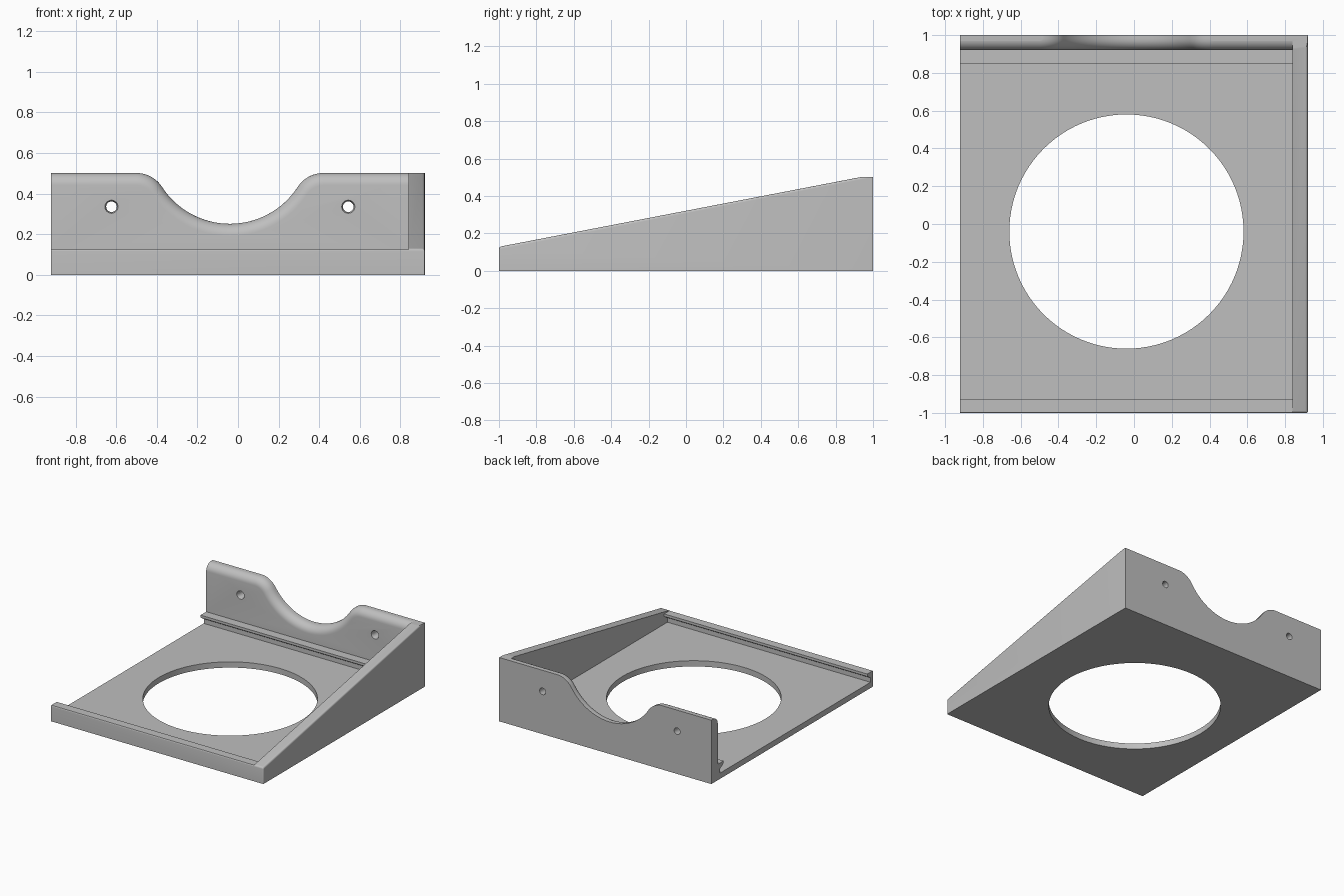
import bpy, bmesh, math
from mathutils import Vector

if "Cube" in bpy.data.objects:
    bpy.data.objects.remove(bpy.data.objects["Cube"])

W = 0.92            # half width
INNER_X = 0.84      # inner face of the side wall
WALL_Y = 0.92       # inner face of the back wall
MID = -0.04         # centre of the pocket in x and y
FILLET = 0.06

grey = bpy.data.materials.new("light grey")
grey.use_nodes = True
colour = (0.52, 0.52, 0.52, 1)
grey.diffuse_color = colour
grey.node_tree.nodes["Principled BSDF"].inputs["Base Color"].default_value = colour


def loft(name, rows):
    """Solid through a list of matching closed sections."""
    bm = bmesh.new()
    rings = [[bm.verts.new(p) for p in row] for row in rows]
    n = len(rings[0])
    for a, b in zip(rings, rings[1:]):
        for i in range(n):
            j = (i + 1) % n
            bm.faces.new((a[i], a[j], b[j], b[i]))
    bm.faces.new(rings[0])
    bm.faces.new(rings[-1])
    bmesh.ops.recalc_face_normals(bm, faces=bm.faces)
    mesh = bpy.data.meshes.new(name)
    bm.to_mesh(mesh)
    bm.free()
    obj = bpy.data.objects.new(name, mesh)
    bpy.context.collection.objects.link(obj)
    return obj


def extrude_x(name, profile, x0, x1):
    return loft(name, [[(x, y, z) for y, z in profile] for x in (x0, x1)])


def circle(r, n, place):
    return [place(r * math.cos(math.tau * i / n), r * math.sin(math.tau * i / n))
            for i in range(n)]


def apply_all(obj):
    bpy.context.view_layer.objects.active = obj
    for mod in list(obj.modifiers):
        bpy.ops.object.modifier_apply(modifier=mod.name)


# Wedge body, rounded along the front, the side slope and their shared corner
body = extrude_x("wedge_tray", [(-1, 0), (1, 0), (1, 0.5), (0.93, 0.5), (-1, 0.128)], -W, W)
weights = body.data.attributes.new("bevel_weight_edge", "FLOAT", "EDGE")
for e in body.data.edges:
    a, b = (body.data.vertices[i].co for i in e.vertices)
    mid, d = (a + b) / 2, b - a
    if mid.y < -0.99 and mid.z > 0.1:
        weights.data[e.index].value = 0.9          # front top edge
    elif mid.x > W - 0.01 and abs(d.y) > 1 and abs(d.z) > 0.1:
        weights.data[e.index].value = 1.0          # side slope edge
    elif mid.x > W - 0.01 and mid.y < -0.99 and abs(d.z) > 0.1:
        weights.data[e.index].value = 0.5          # front corner
bevel = body.modifiers.new("rounding", "BEVEL")
bevel.limit_method = "WEIGHT"
bevel.width = FILLET
bevel.segments = 8
apply_all(body)

# Pocket with an overhanging retaining lip at front and back
half = [(0.96, 1.0), (0.96, 0.125), (0.89, 0.125), (0.89, 0.105), (0.93, 0.08), (0.93, 0.045)]
front = [(MID - s, z) for s, z in half]
front[0], front[1] = (-1.1, 1.0), (-1.1, 0.125)
back = [(MID + s, z) for s, z in reversed(half)]
cutters = [extrude_x("pocket_cutter", front + back, -1.0, INNER_X)]

# Large round opening in the floor
cutters.append(loft("opening_cutter", [
    circle(0.62, 96, lambda u, v, z=z: (MID + u, MID + v, z)) for z in (-0.1, 0.1)]))

# Screw holes, slightly wider at the inside
for side in (-1, 1):
    cutters.append(loft("screw_hole_cutter", [
        circle(r, 32, lambda u, v, y=y: (MID + side * 0.583 + u, y, 0.335 + v))
        for y, r in ((0.915, 0.034), (0.94, 0.026), (1.05, 0.026))]))

# Scooped outline of the back wall: flat, small arc, big arc, mirrored
TOP = 0.5
R_SMALL, R_BIG, REACH = 0.15, 0.398, 0.46
ang = math.atan2(REACH, R_BIG + 0.25 - (TOP - R_SMALL))


def scoop(d):
    """Outline moved by d into the wall, as (x, z)."""
    right = []
    for i in range(17):                                # big arc from the bottom up
        t = ang * i / 16
        right.append(((R_BIG + d) * math.sin(t), 0.25 + R_BIG - (R_BIG + d) * math.cos(t)))
    for i in range(1, 13):                             # small arc up to the flat
        t = ang * (1 - i / 12)
        right.append((REACH - (R_SMALL - d) * math.sin(t),
                      TOP - R_SMALL + (R_SMALL - d) * math.cos(t)))
    pts = [(-x, z) for x, z in reversed(right[1:])] + right
    pts = [(MID + x, z + 0.001) for x, z in pts]
    z = TOP - d + 0.001
    return [(-1.0, 0.8), (-1.0, z)] + pts + [(INNER_X, z), (INNER_X, 0.8)]


steps = [(0.87, FILLET)]
for i in range(9):
    t = math.pi / 2 * i / 8
    steps.append((WALL_Y + FILLET * (1 - math.cos(t)), FILLET * (1 - math.sin(t))))
steps.append((1.1, 0.0))
cutters.append(loft("scoop_cutter", [[(x, y, z) for x, z in scoop(d)] for y, d in steps]))

# Cut everything out of the body
for c in cutters:
    c.hide_render = True
    mod = body.modifiers.new(c.name, "BOOLEAN")
    mod.operation = "DIFFERENCE"
    mod.solver = "EXACT"
    mod.object = c
apply_all(body)
for c in cutters:
    bpy.data.objects.remove(c)

# Finish
body.data.materials.clear()
body.data.materials.append(grey)
for o in bpy.context.selected_objects:
    o.select_set(False)
body.select_set(True)
bpy.context.view_layer.objects.active = body
bpy.ops.object.shade_smooth_by_angle(angle=math.radians(30))
